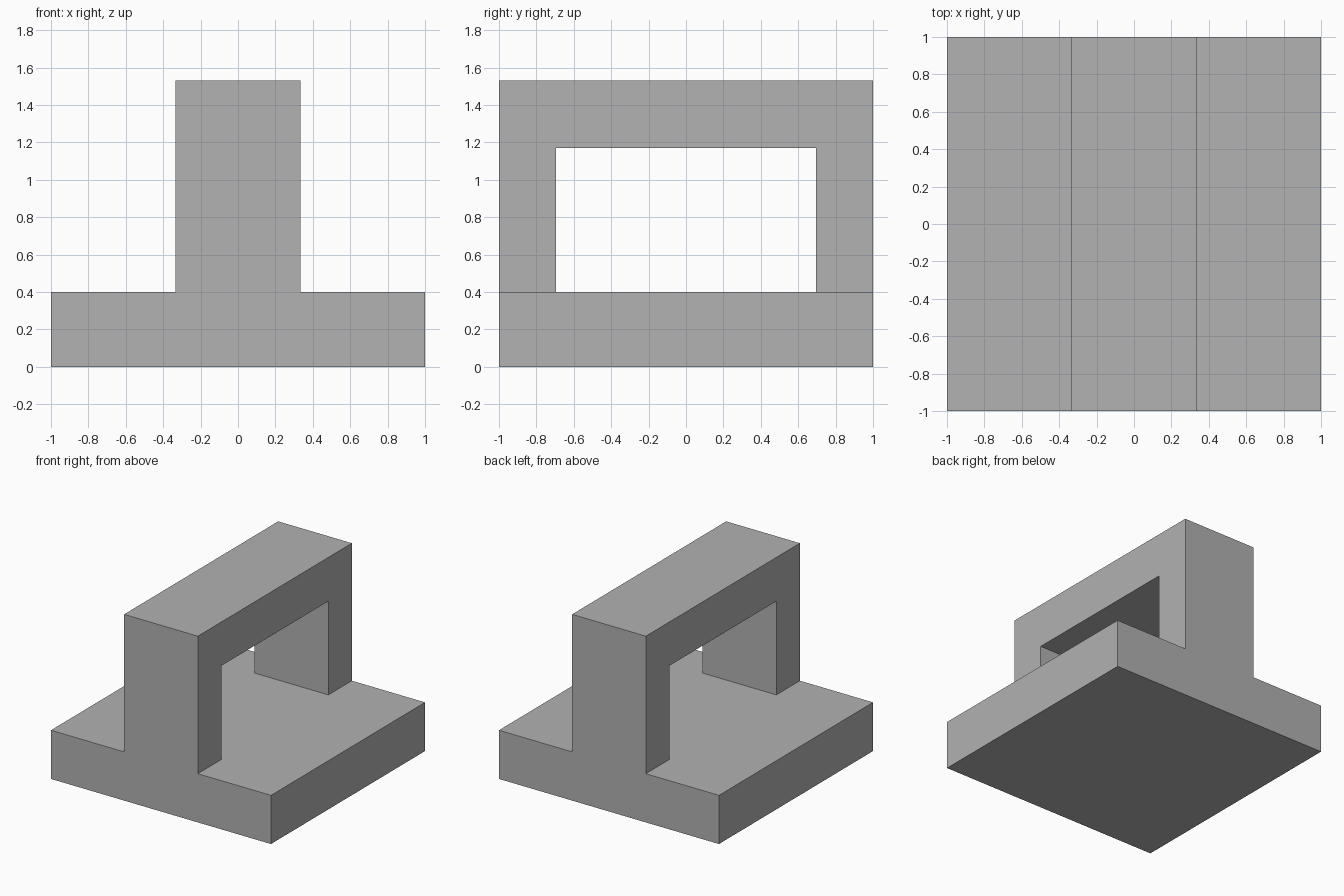
import bpy
import bmesh
from mathutils import Vector

cube = bpy.data.objects.get("Cube")
if cube:
    bpy.data.objects.remove(cube, do_unlink=True)

BASE_TOP, HANDLE_TOP = 0.4, 1.53
HANDLE_HALF, OPENING_HALF, OPENING_TOP = 0.335, 0.695, 1.17

grey = bpy.data.materials.new("plain grey")
grey.use_nodes = True
colour = (0.445, 0.445, 0.445, 1)
grey.diffuse_color = colour
grey.node_tree.nodes["Principled BSDF"].inputs["Base Color"].default_value = colour


def extrude_profile(name, points, offset):
    """Make a closed solid by pushing a flat outline along an offset."""
    bm = bmesh.new()
    face = bm.faces.new([bm.verts.new(p) for p in points])
    result = bmesh.ops.extrude_face_region(bm, geom=[face], use_keep_orig=True)
    moved = [v for v in result["geom"] if isinstance(v, bmesh.types.BMVert)]
    bmesh.ops.translate(bm, verts=moved, vec=Vector(offset))
    bmesh.ops.recalc_face_normals(bm, faces=bm.faces)
    mesh = bpy.data.meshes.new(name)
    bm.to_mesh(mesh)
    bm.free()
    mesh.materials.append(grey)
    obj = bpy.data.objects.new(name, mesh)
    bpy.context.collection.objects.link(obj)
    return obj


# Base plate with upright, one T-shaped profile running front to back
half_outline = [(1, 0), (1, BASE_TOP), (HANDLE_HALF, BASE_TOP), (HANDLE_HALF, HANDLE_TOP)]
outline = half_outline + [(-x, z) for x, z in reversed(half_outline)]
body = extrude_profile("base_with_handle", [(x, -1, z) for x, z in outline], (0, 2, 0))

# Opening through the upright, leaving two posts and a top bar
opening = [(-OPENING_HALF, BASE_TOP), (OPENING_HALF, BASE_TOP),
           (OPENING_HALF, OPENING_TOP), (-OPENING_HALF, OPENING_TOP)]
cutter = extrude_profile("opening_cutter", [(-0.6, y, z) for y, z in opening], (1.2, 0, 0))
cutter.hide_render = True
cutter.display_type = 'WIRE'

cut = body.modifiers.new("opening", 'BOOLEAN')
cut.operation = 'DIFFERENCE'
cut.solver = 'EXACT'
cut.object = cutter
